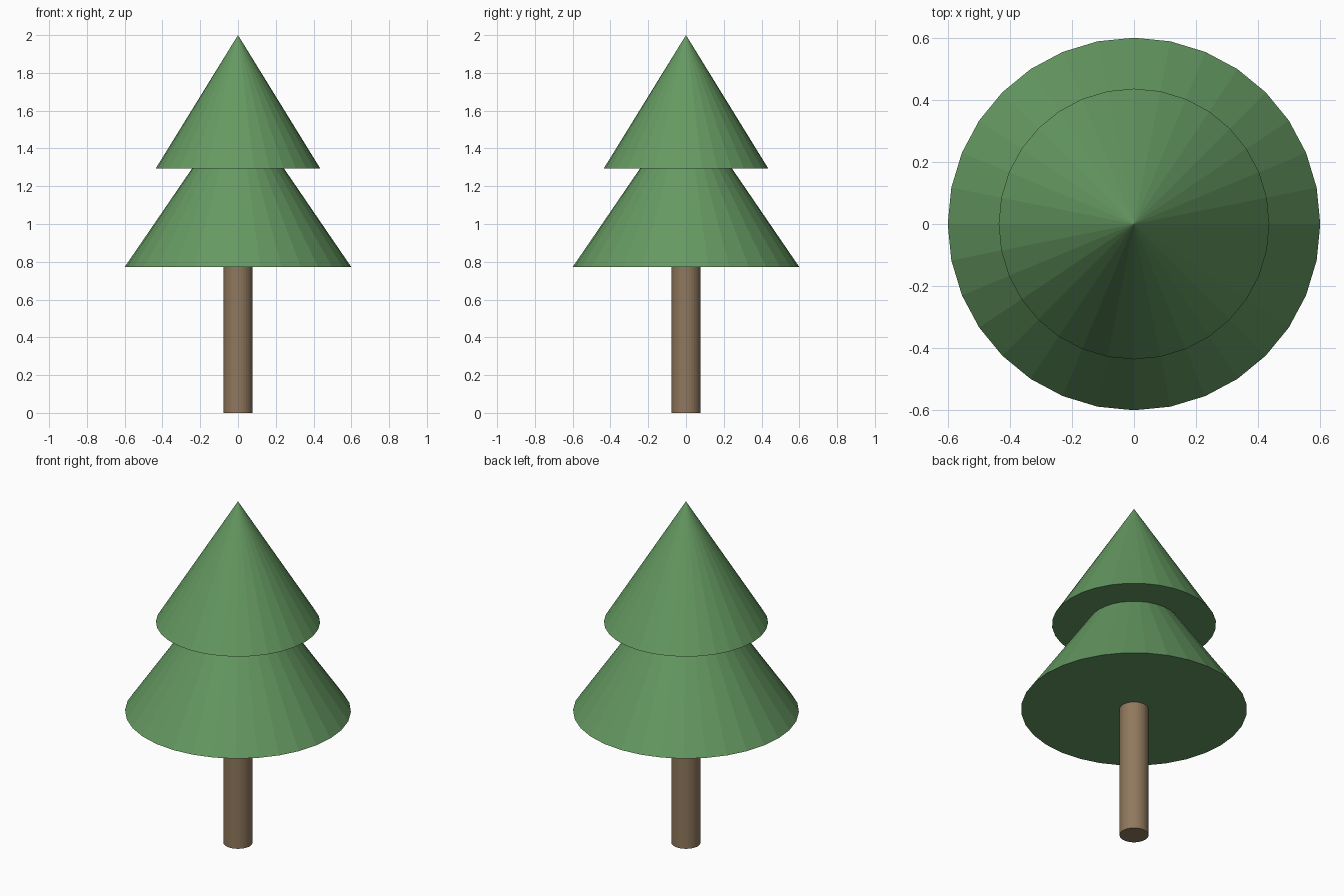
import bpy

if "Cube" in bpy.data.objects:
    bpy.data.objects.remove(bpy.data.objects["Cube"])


def material(name, color):
    mat = bpy.data.materials.new(name)
    mat.diffuse_color = color
    mat.use_nodes = True
    mat.node_tree.nodes["Principled BSDF"].inputs["Base Color"].default_value = mat.diffuse_color
    return mat


def cone(name, r_bottom, r_top, z0, z1, mat):
    bpy.ops.mesh.primitive_cone_add(
        vertices=32, radius1=r_bottom, radius2=r_top,
        depth=z1 - z0, location=(0, 0, (z0 + z1) / 2))
    obj = bpy.context.object
    obj.name = name
    obj.data.materials.append(mat)
    return obj


green = material("foliage_green", (0.13, 0.32, 0.12, 1))
brown = material("bark_brown", (0.28, 0.19, 0.11, 1))

# Trunk, tucked slightly into the foliage
cone("trunk", 0.077, 0.077, 0.0, 0.78, brown)

# Two overlapping tiers of branches
cone("lower_foliage", 0.60, 0.0, 0.772, 1.65, green)
cone("upper_foliage", 0.436, 0.0, 1.293, 2.0, green)
